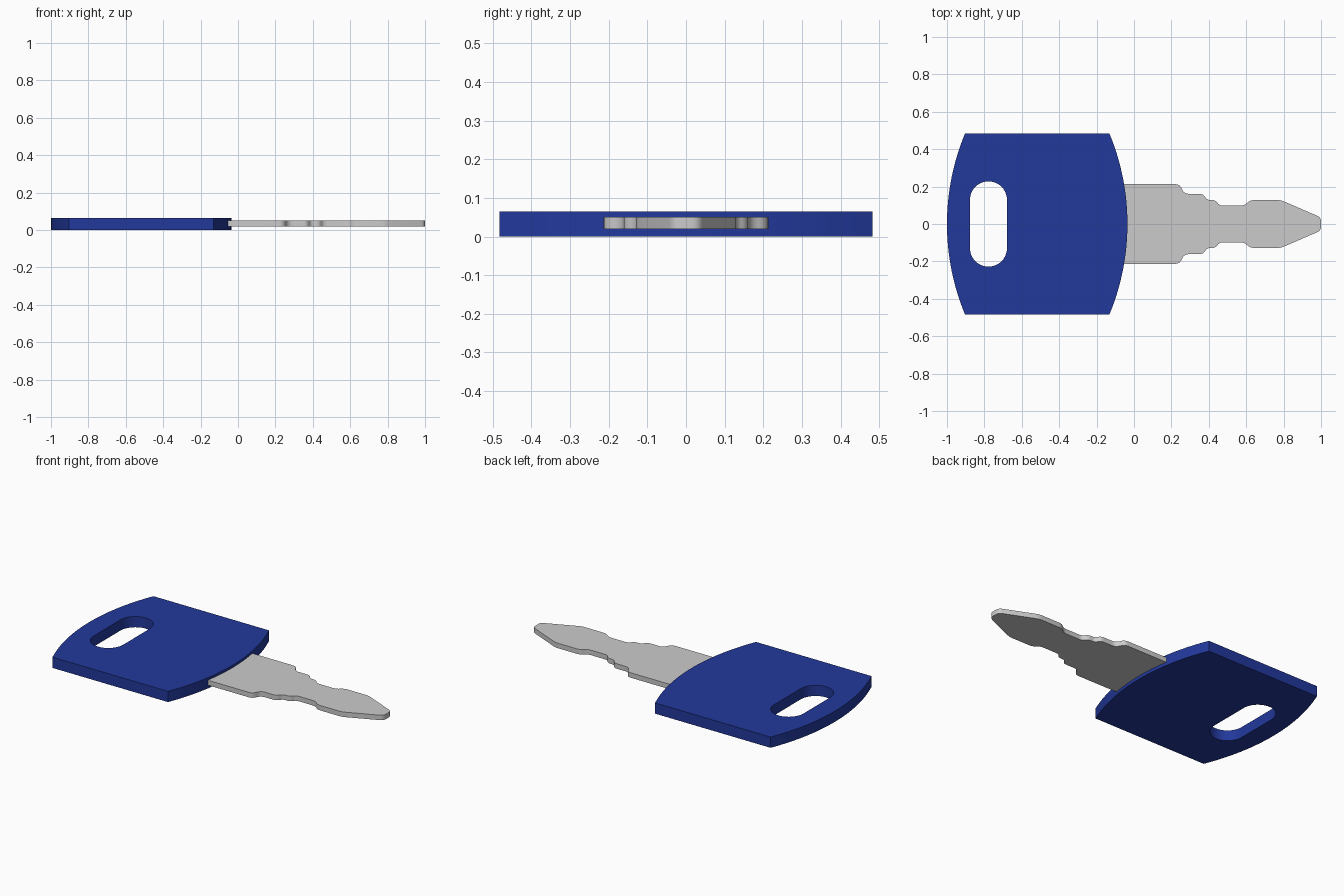
import bpy, bmesh, math
from mathutils import Vector

if "Cube" in bpy.data.objects:
    bpy.data.objects.remove(bpy.data.objects["Cube"])


def arc(cx, cy, r, a0, a1, n):
    return [(cx + r * math.cos(a0 + (a1 - a0) * i / n),
             cy + r * math.sin(a0 + (a1 - a0) * i / n)) for i in range(n + 1)]


def rounded(points, steps=5):
    """Round every (x, y, setback) corner of a closed outline."""
    out = []
    for i, (x, y, s) in enumerate(points):
        p = Vector((x, y))
        if s == 0:
            out.append((x, y))
            continue
        a = Vector(points[i - 1][:2]) - p
        b = Vector(points[(i + 1) % len(points)][:2]) - p
        a = p + a.normalized() * min(s, a.length * 0.49)
        b = p + b.normalized() * min(s, b.length * 0.49)
        for k in range(steps + 1):
            t = k / steps
            out.append(tuple(a * (1 - t) ** 2 + p * (2 * t * (1 - t)) + b * t * t))
    return out


def plate(name, loops, z0, z1, color=None):
    """Flat plate from an outline and optional hole outlines."""
    bm = bmesh.new()
    edges = []
    for loop in loops:
        vs = [bm.verts.new((x, y, z0)) for x, y in loop]
        edges += [bm.edges.new((vs[i - 1], vs[i])) for i in range(len(vs))]
    bmesh.ops.triangle_fill(bm, edges=edges, use_beauty=True, normal=(0, 0, 1))
    ext = bmesh.ops.extrude_face_region(bm, geom=bm.faces[:], use_keep_orig=True)
    top = [g for g in ext["geom"] if isinstance(g, bmesh.types.BMVert)]
    bmesh.ops.translate(bm, verts=top, vec=(0, 0, z1 - z0))
    bmesh.ops.recalc_face_normals(bm, faces=bm.faces[:])
    mesh = bpy.data.meshes.new(name)
    bm.to_mesh(mesh)
    bm.free()
    obj = bpy.data.objects.new(name, mesh)
    bpy.context.collection.objects.link(obj)
    if color:
        mat = bpy.data.materials.new(name + "_colour")
        mat.diffuse_color = color
        mat.use_nodes = True
        mat.node_tree.nodes["Principled BSDF"].inputs["Base Color"].default_value = mat.diffuse_color
        mesh.materials.append(mat)
    bpy.ops.object.select_all(action='DESELECT')
    obj.select_set(True)
    bpy.context.view_layer.objects.active = obj
    bpy.ops.object.shade_smooth_by_angle(angle=math.radians(30))
    return obj


# Key head: straight sides, bowed ends, slot for a key ring
half, bulge = 0.483, 0.096
r = (half ** 2 + bulge ** 2) / (2 * bulge)
a = math.asin(half / r)
head = (arc(-0.035 - r, 0, r, -a, a, 32)
        + arc(-1 + r, 0, r, math.pi - a, math.pi + a, 32))
slot_r, slot_y = 0.099, 0.129
slot = (arc(-0.778, slot_y, slot_r, 0, math.pi, 20)
        + arc(-0.778, -slot_y, slot_r, math.pi, 2 * math.pi, 20))
plate("key_head", [head, slot], 0, 0.065, (0.016, 0.04, 0.33, 1))

# Key blade: stepped half profile (x, y, corner setback), mirrored across y
side = [(-0.12, 0.213, 0), (0.245, 0.213, 0.025), (0.267, 0.161, 0.028),
        (0.37, 0.161, 0.02), (0.39, 0.128, 0.018), (0.435, 0.128, 0.02),
        (0.457, 0.098, 0.02), (0.59, 0.098, 0.025), (0.62, 0.128, 0.025),
        (0.785, 0.128, 0.02), (1.0, 0.035, 0.022)]
blade = side + [(x, -y, s) for x, y, s in reversed(side)]
plate("key_blade", [rounded(blade)], 0.02, 0.05)
